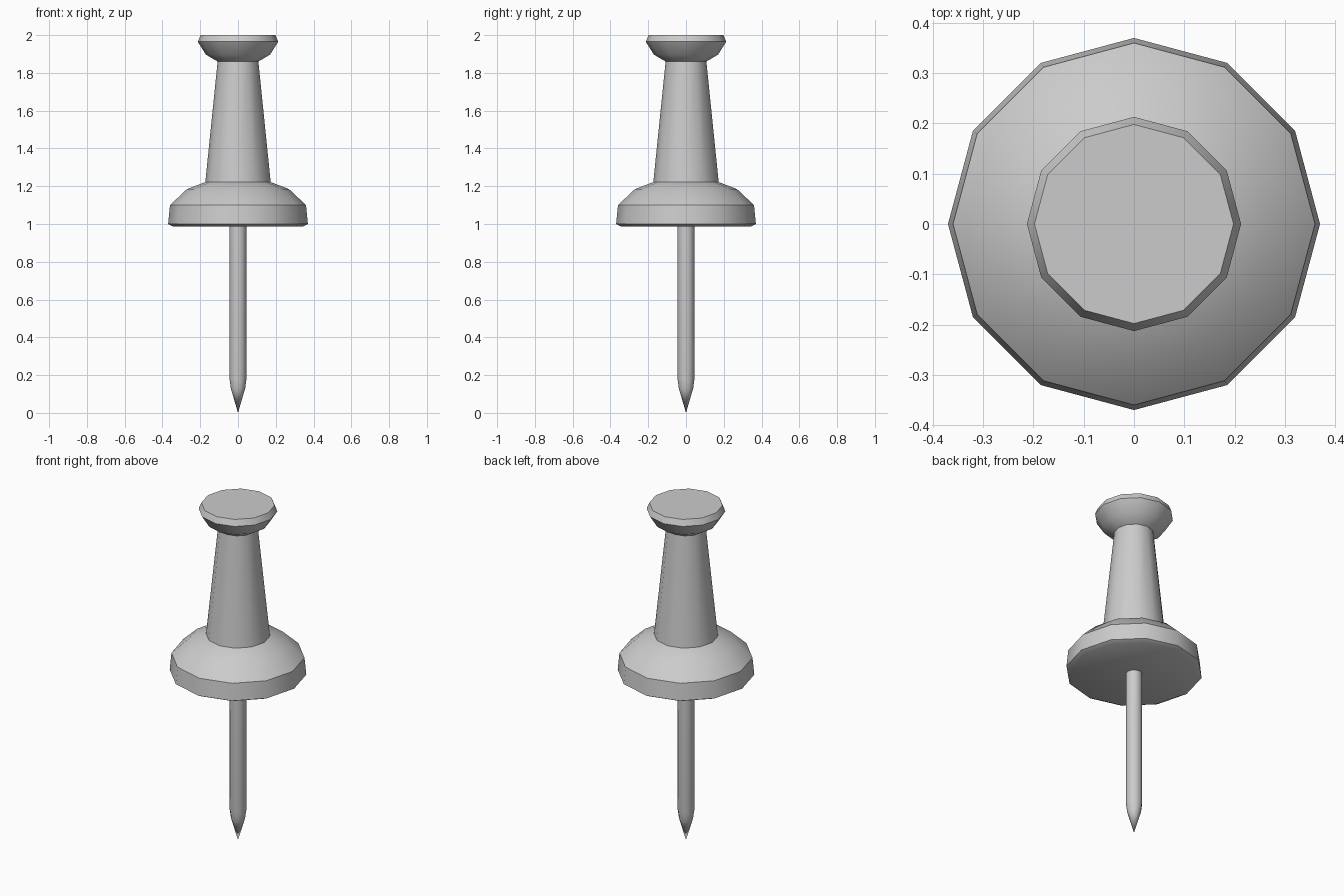
import bpy, bmesh
from math import cos, sin, tau, radians

if "Cube" in bpy.data.objects:
    bpy.data.objects.remove(bpy.data.objects["Cube"])

SIDES = 12


def lathe(name, profile):
    """Revolve (radius, z) points about the z axis; radius 0 closes to a point."""
    bm = bmesh.new()
    rings = []
    for r, z in profile:
        if r == 0:
            rings.append([bm.verts.new((0, 0, z))])
        else:
            rings.append([bm.verts.new((r * cos(tau * i / SIDES), r * sin(tau * i / SIDES), z))
                          for i in range(SIDES)])
    for a, b in zip(rings, rings[1:]):
        for i in range(SIDES):
            j = (i + 1) % SIDES
            if len(a) == 1:
                bm.faces.new((a[0], b[j], b[i]))
            else:
                bm.faces.new((a[i], a[j], b[j], b[i]))
    # flat end caps
    for ring in (rings[0], rings[-1]):
        if len(ring) > 1:
            bm.faces.new(ring)
    bmesh.ops.recalc_face_normals(bm, faces=bm.faces)
    mesh = bpy.data.meshes.new(name)
    bm.to_mesh(mesh)
    bm.free()
    obj = bpy.data.objects.new(name, mesh)
    bpy.context.collection.objects.link(obj)
    bpy.ops.object.select_all(action='DESELECT')
    obj.select_set(True)
    bpy.context.view_layer.objects.active = obj
    bpy.ops.object.shade_smooth_by_angle(angle=radians(40))
    return obj


# grip: base collar, tapered stem and flared head in one turned piece
lathe("grip", [
    (0.345, 0.987), (0.37, 1.0), (0.36, 1.10), (0.27, 1.185), (0.173, 1.222),
    (0.108, 1.86), (0.17, 1.897), (0.213, 1.965), (0.198, 2.0)])

# needle: straight shaft with a rounded taper to the point
lathe("needle", [(0, 0.0), (0.038, 0.13), (0.045, 0.18), (0.045, 0.987)])
